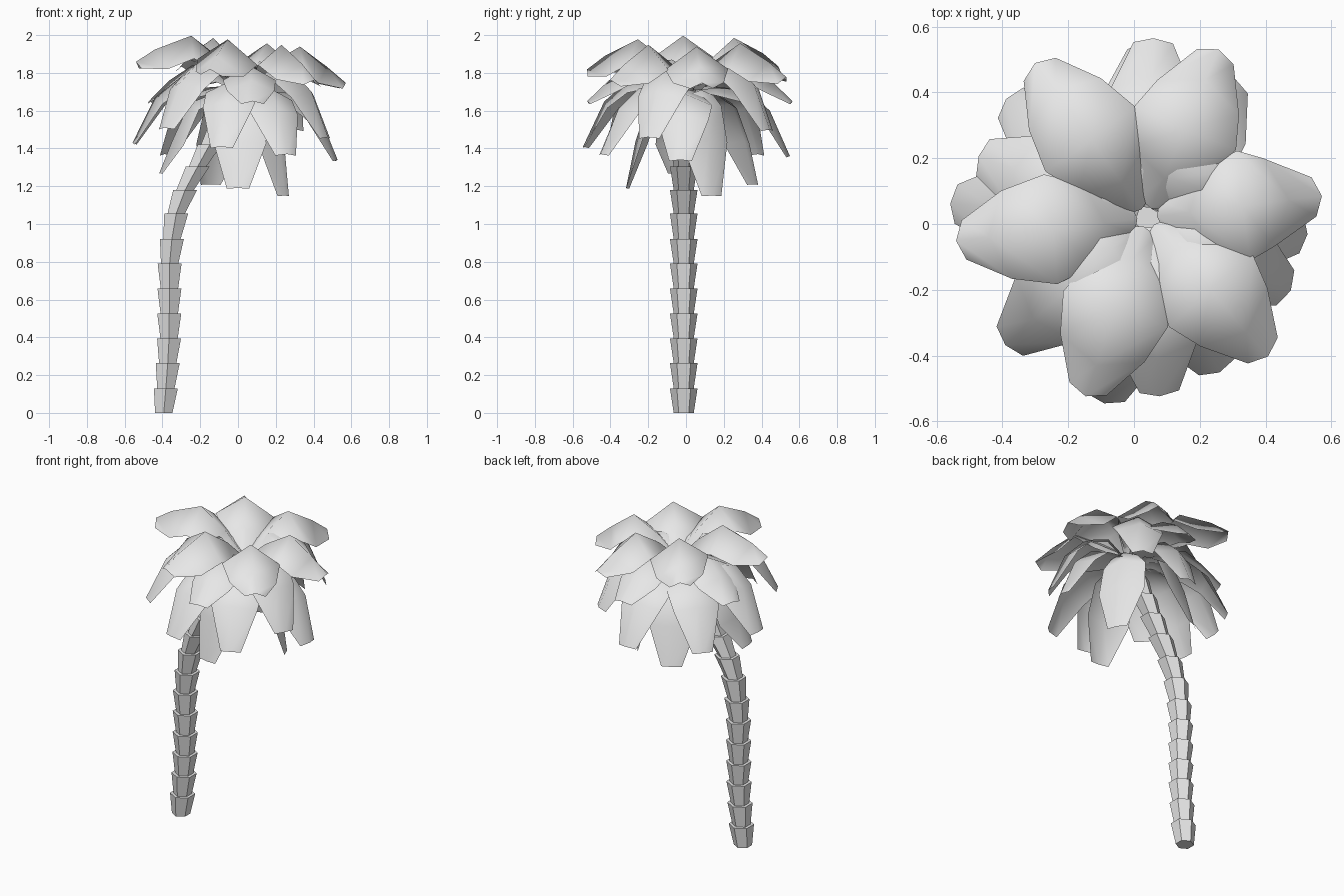
import bpy, bmesh, math
from mathutils import Vector

if "Cube" in bpy.data.objects:
    bpy.data.objects.remove(bpy.data.objects["Cube"])

GREY = (0.8, 0.8, 0.8, 1)
mat = bpy.data.materials.new("plain grey")
mat.use_nodes = True
mat.diffuse_color = GREY
mat.node_tree.nodes["Principled BSDF"].inputs["Base Color"].default_value = GREY

HUB = Vector((0.04, 0.02, 0))


def finish(name, bm, smooth):
    mesh = bpy.data.meshes.new(name)
    bm.to_mesh(mesh)
    bm.free()
    mesh.materials.append(mat)
    for p in mesh.polygons:
        p.use_smooth = smooth
    obj = bpy.data.objects.new(name, mesh)
    bpy.context.collection.objects.link(obj)
    return obj


# Trunk: hexagonal segments that flare upward, stacked along a bent path
PATH = [Vector((x, -.012, z)) for x, z in (
    (-.393, 0), (-.382, .13), (-.372, .263), (-.365, .395), (-.364, .525), (-.363, .658),
    (-.362, .79), (-.35, .92), (-.327, 1.055), (-.28, 1.18), (-.213, 1.305),
    (-.15, 1.42), (-.09, 1.53), (-.03, 1.63), (.03, 1.72))]


def hexagon(bm, i, radius):
    return [bm.verts.new(PATH[i] + radius * Vector((math.cos(a), math.sin(a), 0)))
            for a in (math.radians(30 + 60 * k) for k in range(6))]


bm = bmesh.new()
for i in range(len(PATH) - 1):
    low, high = hexagon(bm, i, .053), hexagon(bm, i + 1, .073)
    for k in range(6):
        n = (k + 1) % 6
        bm.faces.new((low[k], low[n], high[n], high[k]))
    bm.faces.new(high)
    bm.faces.new(low[::-1])
bmesh.ops.recalc_face_normals(bm, faces=bm.faces)
finish("trunk", bm, False)


# Leaf: a folded blade, rows of left edge, ridge and right edge
def leaf(name, azimuth, ridge, widths, drops, tilt=0):
    a = math.radians(azimuth)
    out = Vector((math.cos(a), math.sin(a), 0))
    side = Vector((-out.y, out.x, 0))
    bm = bmesh.new()
    rows = []
    last = len(ridge) - 1
    for i, (r, z) in enumerate(ridge):
        r0, z0 = ridge[max(i - 1, 0)]
        r1, z1 = ridge[min(i + 1, last)]
        under = (out * (z1 - z0) - Vector((0, 0, r1 - r0))).normalized()
        mid = HUB + out * r + Vector((0, 0, z))
        pts = [mid + side * widths[i] + under * drops[i], mid,
               mid - side * widths[i] + under * drops[i]]
        rows.append([bm.verts.new(p - Vector((0, 0, tilt * (p.x - HUB.x)))) for p in pts])
    for a_row, b_row in zip(rows, rows[1:]):
        for k in range(2):
            bm.faces.new((a_row[k], b_row[k], b_row[k + 1], a_row[k + 1]))
    finish(name, bm, True)


# Upper crown: six broad arched leaves, given as azimuth and reach
UPPER = ((7, .535), (67, .555), (126, .58), (187, .585), (251, .575), (311, .56))
for k, (azimuth, reach) in enumerate(UPPER):
    leaf(f"upper_leaf_{k + 1}", azimuth,
         [(.03, 1.76), (.13, 1.86), (.29, 1.968), (reach - .1, 1.875), (reach, 1.80)],
         [.045, .125, .168, .135, .06], [.02, .08, .12, .11, .04], .1)

# Shoulder leaves: gently drooping blades just under the upper crown
for k, azimuth in enumerate((-86, 88, 160)):
    leaf(f"shoulder_leaf_{k + 1}", azimuth,
         [(.03, 1.74), (.14, 1.81), (.3, 1.84), (.43, 1.76), (.545, 1.65)],
         [.04, .1, .14, .125, .06], [.01, .05, .08, .07, .02])

# Middle crown: drooping leaves, given as azimuth, tip reach and tip height
MIDDLE = ((-138, .58, 1.51), (-103, .58, 1.41), (-65, .52, 1.37), (-27, .49, 1.46),
          (-6, .49, 1.34), (58, .5, 1.5), (90, .53, 1.36), (140, .56, 1.37),
          (176, .6, 1.43))
for k, (azimuth, reach, tip) in enumerate(MIDDLE):
    leaf(f"middle_leaf_{k + 1}", azimuth,
         [(.03, 1.71), (.14, tip + .36), (reach * .57, tip + .35),
          (reach * .8, tip + .24), (reach, tip)],
         [.04, .1, .145, .135, .06], [.01, .04, .07, .06, .02])

# Lower crown: steep hanging leaves
LOWER = ((-97, .34, 1.19), (30, .24, 1.15), (119, .39, 1.21), (187, .46, 1.27))
for k, (azimuth, reach, tip) in enumerate(LOWER):
    leaf(f"lower_leaf_{k + 1}", azimuth,
         [(.03, 1.68), (.12, 1.71), (reach * .65, 1.64), (reach * .85, 1.44), (reach, tip)],
         [.04, .08, .13, .14, .06], [.01, .03, .05, .05, .01])
